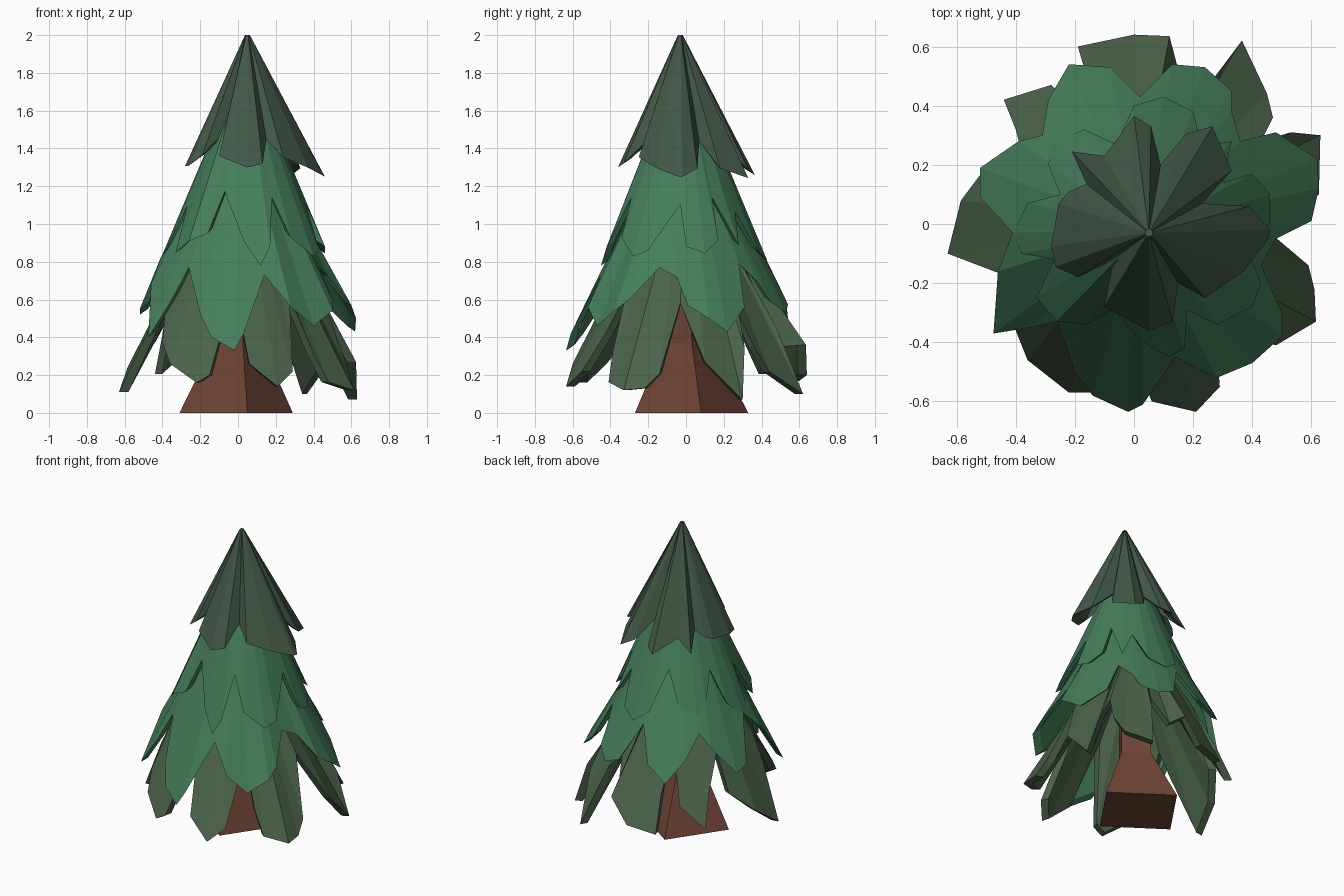
import bpy, math


def material(name, color):
    m = bpy.data.materials.new(name)
    m.diffuse_color = (*color, 1)
    return m


def make(name, verts, faces, mat):
    me = bpy.data.meshes.new(name)
    me.from_pydata(verts, [], faces)
    me.materials.append(mat)
    ob = bpy.data.objects.new(name, me)
    bpy.context.collection.objects.link(ob)
    return ob


def height(profile, r):
    # piecewise linear (radius, z) profile, extended past both ends
    for (r0, z0), (r1, z1) in zip(profile, profile[1:]):
        if r <= r1:
            break
    return z0 + (z1 - z0) * (r - r0) / (r1 - r0)


def bough_tier(name, centre, top, profile, outline, mat, thick=0.045, lift=0.03):
    """Ragged cone shell: rings are outer top, outer hem, inner hem, inner top.
    Hem points are (x, y) with z from the profile, or (x, y, z)."""
    cx, cy = centre
    rings = [[], [], [], []]
    for x, y, *own_z in outline:
        dx, dy = x - cx, y - cy
        r = math.hypot(dx, dy)
        ux, uy = dx / r, dy / r
        z = own_z[0] if own_z else height(profile, r)
        tr, tz = top
        rings[0].append((cx + ux * tr, cy + uy * tr, tz))
        rings[1].append((x, y, z))
        rings[2].append((x - ux * thick, y - uy * thick, z + lift))
        ir = max(tr - thick, 0.008)
        rings[3].append((cx + ux * ir, cy + uy * ir, tz - 0.06))
    n = len(outline)
    faces = [tuple(range(n))]
    for k in range(3):
        for i in range(n):
            j = (i + 1) % n
            faces.append((k * n + i, (k + 1) * n + i, (k + 1) * n + j, k * n + j))
    faces.append(tuple(3 * n + i for i in reversed(range(n))))
    return make(name, sum(rings, []), faces, mat)


dark = material("dark_needles", (0.055, 0.1, 0.065))
green = material("green_needles", (0.06, 0.21, 0.105))
olive = material("olive_needles", (0.07, 0.125, 0.068))
bark = material("bark", (0.16, 0.058, 0.037))

# Crown
bough_tier("crown_boughs", (0.05, -0.03), (0.013, 2.0),
    [(0.14, 1.5), (0.25, 1.4), (0.33, 1.31), (0.41, 1.25)],
    [(.46, -.02), (.39, .06), (.23, .07), (.33, .18), (.265, .33), (.175, .305),
     (.09, .2), (.058, .33), (0, .365), (-.1, .23), (-.21, .245), (-.16, .135),
     (-.22, .11), (-.255, .07), (-.28, -.075), (-.265, -.145), (-.19, -.18),
     (-.07, -.12), (-.1, -.28, 1.36), (.05, -.36, 1.3), (.13, -.33, 1.32),
     (.15, -.2), (.24, -.25), (.37, -.16), (.455, -.05)], dark)

# Upper middle tier
bough_tier("upper_boughs", (0.04, -0.02), (0.12, 1.6),
    [(0.12, 1.6), (0.22, 1.35), (0.3, 1.15), (0.43, 0.86)],
    [(.36, -.03), (.46, 0), (.46, .1), (.4, .17), (.3, .14), (.33, .28),
     (.23, .26), (.2, .38), (.1, .43), (0, .4), (-.06, .27), (-.17, .32),
     (-.27, .27), (-.29, .2), (-.25, .1), (-.36, .07), (-.41, -.03),
     (-.38, -.1), (-.27, -.12), (-.33, -.25), (-.26, -.33, .91),
     (-.16, -.34, .95), (-.07, -.29), (.03, -.4, .91), (.12, -.45, .78),
     (.17, -.42, .88), (.18, -.29), (.28, -.34), (.4, -.28), (.43, -.2)], green)

# Lower middle tier
bough_tier("middle_boughs", (0.02, -0.01), (0.15, 1.35),
    [(0.25, 1.15), (0.42, 0.84), (0.6, 0.5), (0.64, 0.35)],
    [(.48, -.05, .72), (.6, .01, .57), (.625, .12, .5), (.62, .22, .43),
     (.48, .31, .56), (.36, .28), (.33, .38), (.33, .45), (.24, .53),
     (.13, .54), (.02, .43), (-.08, .53), (-.22, .54), (-.29, .42),
     (-.31, .3), (-.39, .28), (-.52, .19, .52), (-.52, .09, .55), (-.41, -.03),
     (-.46, -.16), (-.475, -.37, .4), (-.35, -.35, .6), (-.26, -.33, .77),
     (-.2, -.5, .52), (-.14, -.58, .4), (-.02, -.635, .33), (.03, -.61, .42),
     (.14, -.45, .73), (.28, -.52, .56), (.4, -.47, .46), (.5, -.38, .54),
     (.5, -.3, .6), (.43, -.14, .77)], green)

# Bottom tier
bough_tier("bottom_boughs", (0, 0), (0.2, 1.0),
    [(0.3, 0.85), (0.42, 0.62), (0.6, 0.22), (0.66, 0.11), (0.72, 0.08)],
    [(.46, -.03, .58), (.625, .1, .27), (.63, .3, .07), (.53, .31, .35),
     (.43, .28, .52), (.47, .36, .35), (.45, .44, .22), (.365, .62, .1),
     (.26, .48, .45), (.2, .4, .56), (.15, .52), (.12, .635, .36),
     (0, .64, .2), (-.19, .6, .17), (-.16, .5), (-.16, .36),
     (-.28, .47), (-.44, .42), (-.4, .32), (-.37, .2), (-.48, .22),
     (-.585, .08), (-.63, -.1, .11), (-.46, -.165), (-.38, -.18),
     (-.4, -.36, .37), (-.36, -.46, .26), (-.22, -.57, .16), (-.15, -.57, .2),
     (-.02, -.4), (.06, -.6, .26), (.21, -.635, .14), (.29, -.55, .22),
     (.28, -.42), (.27, -.32), (.4, -.39), (.48, -.41), (.615, -.33, .12),
     (.61, -.22), (.59, -.14)], olive, 0.05, 0.0)

# Trunk: square, flared at the foot
verts = []
for z, s, cx, cy in [(0, 1, -.01, .03), (.37, .42, 0, .01), (1.0, .3, .02, 0)]:
    for x, y in [(.06, -.3), (.3, .05), (-.06, .3), (-.3, -.05)]:
        verts.append((cx + x * s, cy + y * s, z))
faces = [(3, 2, 1, 0), (8, 9, 10, 11)]
for k in (0, 4):
    for i in range(4):
        j = (i + 1) % 4
        faces.append((k + i, k + j, k + 4 + j, k + 4 + i))
make("trunk", verts, faces, bark)
